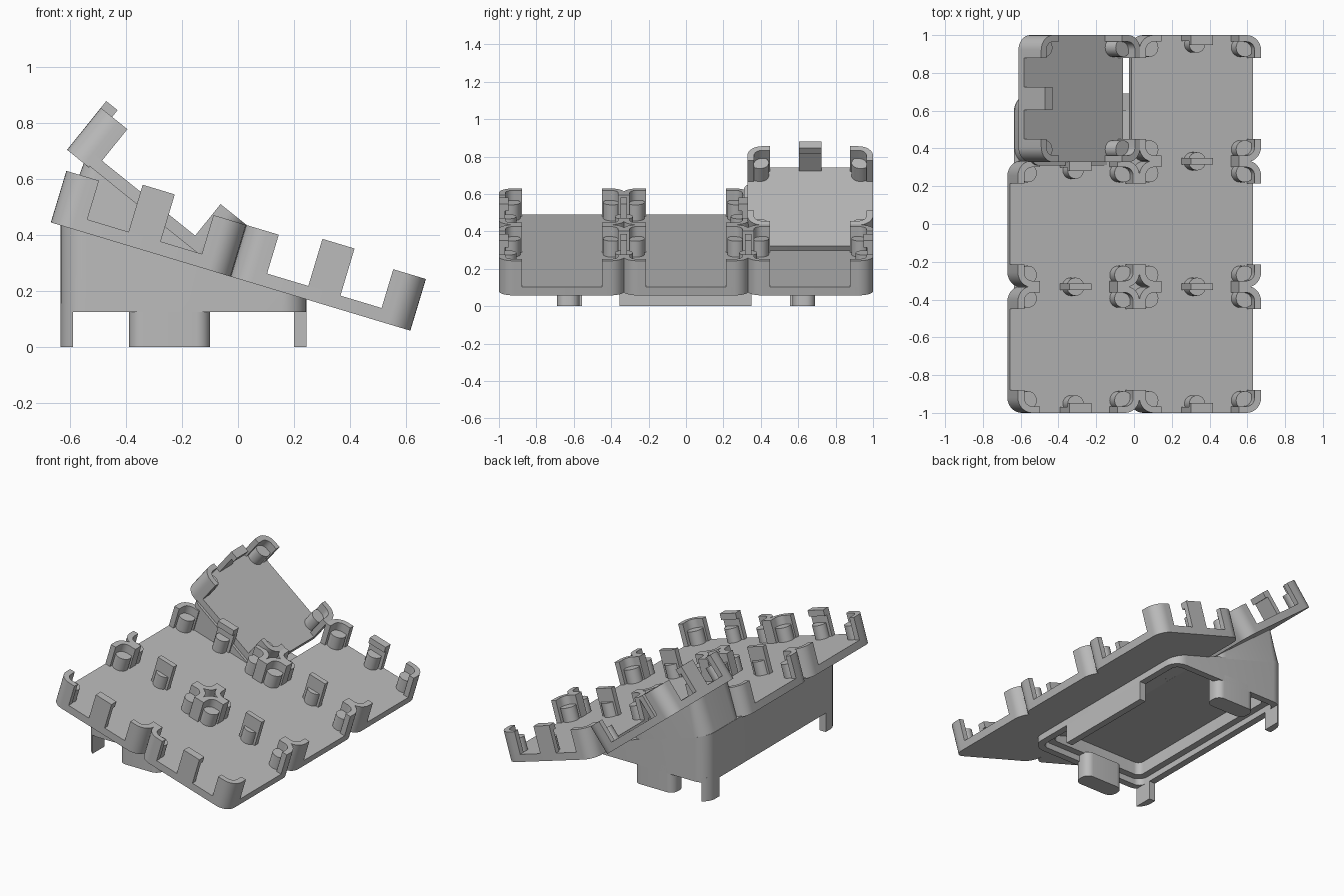
import bpy, bmesh, math
from mathutils import Matrix, Vector

cube = bpy.data.objects.get("Cube")
if cube:
    bpy.data.objects.remove(cube, do_unlink=True)

grey = bpy.data.materials.new("plain grey")
grey.use_nodes = True
colour = (0.5, 0.5, 0.5, 1)
grey.diffuse_color = colour
grey.node_tree.nodes["Principled BSDF"].inputs["Base Color"].default_value = colour

SIZE = 0.672         # module side
ROW = 0.664          # spacing of the rows, which overlap slightly
T = 0.048            # plate thickness
POST, PEG, CLIP = 0.193, 0.137, 0.224


def frame(x, y, z, degrees):
    return Matrix.Translation((x, y, z)) @ Matrix.Rotation(math.radians(degrees), 4, 'Y')


MAIN = frame(-0.67, -1, 0.445, 16.75)
RAISED = frame(-0.612, 1 - SIZE, 0.705, 38.8)


def finish(name, bm, matrix=Matrix()):
    bmesh.ops.recalc_face_normals(bm, faces=bm.faces)
    mesh = bpy.data.meshes.new(name)
    bm.to_mesh(mesh)
    bm.free()
    mesh.materials.append(grey)
    obj = bpy.data.objects.new(name, mesh)
    bpy.context.collection.objects.link(obj)
    obj.matrix_world = matrix
    bpy.ops.object.select_all(action='DESELECT')
    obj.select_set(True)
    bpy.context.view_layer.objects.active = obj
    bpy.ops.object.shade_smooth_by_angle(angle=math.radians(35))
    return obj


def arc(cx, cy, r, start, end, n=8):
    step = (end - start) / n
    return [(cx + r * math.cos(math.radians(start + step * i)),
             cy + r * math.sin(math.radians(start + step * i))) for i in range(n + 1)]


def rounded_rect(x0, x1, y0, y1, r):
    return (arc(x1 - r, y1 - r, r, 0, 90) + arc(x0 + r, y1 - r, r, 90, 180)
            + arc(x0 + r, y0 + r, r, 180, 270) + arc(x1 - r, y0 + r, r, 270, 360))


def prism(bm, points, z0, z1, matrix=Matrix()):
    low = [bm.verts.new(matrix @ Vector((x, y, z0))) for x, y in points]
    high = [bm.verts.new(matrix @ Vector((x, y, z1))) for x, y in points]
    bm.faces.new(low)
    bm.faces.new(high)
    for i in range(len(low)):
        j = (i + 1) % len(low)
        bm.faces.new((low[i], low[j], high[j], high[i]))


def box(bm, x0, x1, y0, y1, z0, z1, matrix=Matrix()):
    prism(bm, [(x0, y0), (x1, y0), (x1, y1), (x0, y1)], z0, z1, matrix)


# Corner post outline: a rounded L-shaped wall
R, WALL, REACH = 0.08, 0.035, 0.122
POST_OUTLINE = ([(0, REACH)] + arc(R, R, R, 180, 270) + [(REACH, 0), (REACH, WALL)]
                + arc(R, R, R - WALL, 270, 180) + [(WALL, REACH)])


def module(name, matrix):
    """Plate with a post and a peg at each corner."""
    bm = bmesh.new()
    prism(bm, rounded_rect(0, SIZE, 0, SIZE, R), 0, T)
    finish(name + "_plate", bm, matrix)
    bm = bmesh.new()
    centre = Matrix.Translation((SIZE / 2, SIZE / 2, 0))
    for mx in (1, -1):
        for my in (1, -1):
            flip = centre @ Matrix.Diagonal((mx, my, 1, 1)) @ centre.inverted()
            prism(bm, POST_OUTLINE, T - 0.01, POST, flip)
            prism(bm, arc(0.072, 0.066, 0.049, 0, 345, 23), T - 0.01, PEG, flip)
    finish(name + "_corner_posts", bm, matrix)


def edge_clip(name, matrix, peg=True):
    """Clip on an outer edge; its inside points along local +y."""
    bm = bmesh.new()
    box(bm, -0.06, 0.06, 0, 0.032, T - 0.01, CLIP)
    box(bm, -0.06, 0.06, 0.03, 0.052, 0.185, CLIP)
    if peg:
        prism(bm, arc(0, 0.049, 0.044, 0, 345, 23), T - 0.01, PEG)
    finish(name, bm, matrix)


def seam_clip(name, matrix):
    """Clip between two modules, with its peg on both sides."""
    bm = bmesh.new()
    box(bm, -0.06, 0.06, -0.017, 0.017, T - 0.01, CLIP)
    prism(bm, arc(0, 0, 0.048, 0, 345, 23), T - 0.01, PEG)
    finish(name, bm, matrix)


# Modules: five on the main slope, one steeper
for col in range(2):
    for row in range(3):
        if (col, row) != (0, 2):
            module(f"module_{col}_{row}",
                   MAIN @ Matrix.Translation((col * SIZE, row * ROW, 0)))
module("raised_module", RAISED)

# Fillers that close the star-shaped gaps where module corners meet
SEAMS = [row * ROW + (SIZE - ROW) / 2 for row in (1, 2)]
bm = bmesh.new()
for v in SEAMS:
    box(bm, SIZE - 0.08, SIZE + 0.08, v - 0.08, v + 0.08, 0.001, T - 0.002)
finish("corner_fillers", bm, MAIN)

# Clips along the front, the seams, the back and the raised edge
half_turn = Matrix.Rotation(math.pi, 4, 'Z')
LEFT, RIGHT = SIZE / 2, SIZE * 1.5
for col, u in enumerate((LEFT, RIGHT)):
    edge_clip(f"front_clip_{col}", MAIN @ Matrix.Translation((u, 0, 0)))
    seam_clip(f"seam_clip_{col}", MAIN @ Matrix.Translation((u, SEAMS[0], 0)))
edge_clip("step_clip", MAIN @ Matrix.Translation((LEFT, SEAMS[1], 0)) @ half_turn)
seam_clip("rear_seam_clip", MAIN @ Matrix.Translation((RIGHT, SEAMS[1], 0)))
edge_clip("back_clip", MAIN @ Matrix.Translation((RIGHT, 2, 0)) @ half_turn)
edge_clip("raised_clip", RAISED @ Matrix.Translation((0, SIZE / 2, 0))
          @ Matrix.Rotation(-math.pi / 2, 4, 'Z'), peg=False)


def under(matrix, x):
    """Height just inside a module's underside at x."""
    n = matrix.to_3x3() @ Vector((0, 0, 1))
    o = matrix.translation
    return o.z - n.x / n.z * (x - o.x) + 0.008


def shell(name, x0, x1, y0, y1, wall, lower, upper):
    """Open rounded wall between two height rules."""
    bm = bmesh.new()
    loops = []
    for inset, rule in ((0, lower), (0, upper), (wall, upper), (wall, lower)):
        outline = rounded_rect(x0 + inset, x1 - inset, y0 + inset, y1 - inset, 0.09 - inset)
        loops.append([bm.verts.new(rule(x, y)) for x, y in outline])
    for a, b in zip(loops, loops[1:] + loops[:1]):
        for i in range(len(a)):
            j = (i + 1) % len(a)
            bm.faces.new((a[i], a[j], b[j], b[i]))
    finish(name, bm)


def main_top(x, y):
    return (x, y, under(MAIN, x))


def raised_top(x, y):
    x = max(x, -0.55 + (x + 0.635) * 0.5)
    return (x, y, under(RAISED, x))


# Hollow base with an inner ledge, and the housing that carries the raised module
BASE = 0.125
shell("base_housing", -0.635, 0.245, -0.69, 0.69, 0.045,
      lambda x, y: (x, y, BASE), main_top)
shell("inner_ledge", -0.595, 0.205, -0.65, 0.65, 0.05,
      lambda x, y: (x, y, min(BASE + 0.04, under(MAIN, x) - 0.005)), main_top)
shell("raised_housing", -0.635, -0.075, 0.31, 0.69, 0.04,
      lambda x, y: (x, y, under(MAIN, x) - 0.01), raised_top)

# Flat ceiling inside the base
bm = bmesh.new()
box(bm, -0.57, -0.02, -0.63, 0.63, 0.25, 0.256)
finish("base_ceiling", bm)

# Feet: a wide one on the low side, rounded ones at the ends, thin legs on the high side
bm = bmesh.new()
box(bm, 0.2, 0.245, -0.355, 0.35, 0, BASE + 0.03)
finish("wide_foot", bm)
LEG_OUTLINE = arc(-0.545, 0.6, 0.09, 120, 180) + [(-0.635, 0.555), (-0.59, 0.555)]
for side, y in (("front", -1), ("back", 1)):
    mirror = Matrix.Diagonal((1, y, 1, 1))
    bm = bmesh.new()
    prism(bm, rounded_rect(-0.39, -0.1, 0.57, 0.69, 0.05), 0, BASE + 0.045, mirror)
    finish(side + "_foot", bm)
    bm = bmesh.new()
    prism(bm, LEG_OUTLINE, 0, BASE + 0.03, mirror)
    finish(side + "_leg", bm)
